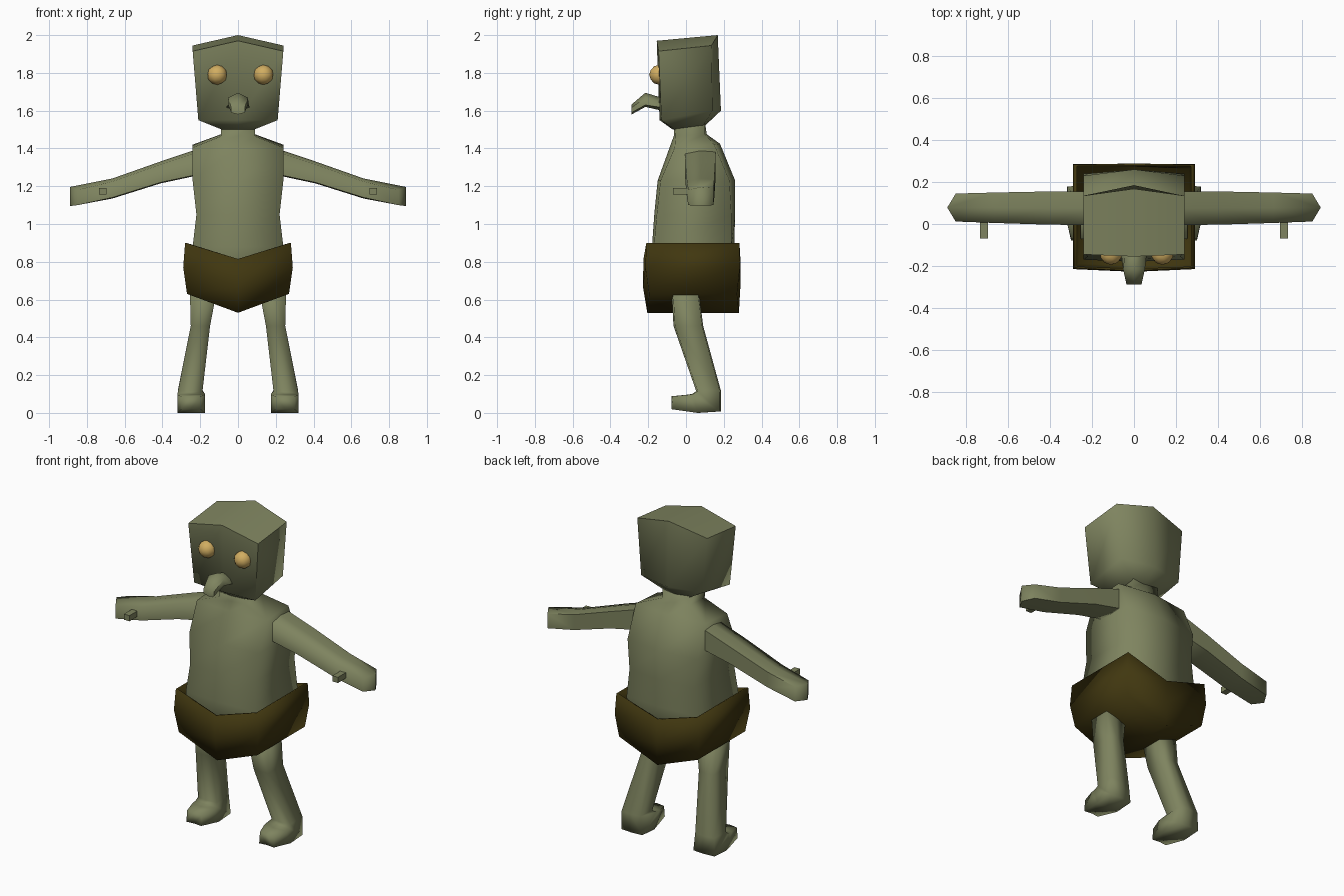
import bpy
import bmesh
import math
from mathutils import Vector

cube = bpy.data.objects.get("Cube")
if cube:
    bpy.data.objects.remove(cube, do_unlink=True)


def material(name, color):
    mat = bpy.data.materials.new(name)
    mat.use_nodes = True
    mat.diffuse_color = (*color, 1)
    mat.node_tree.nodes["Principled BSDF"].inputs["Base Color"].default_value = (*color, 1)
    return mat


skin = material("olive skin", (0.21, 0.23, 0.115))
cloth = material("dark brown cloth", (0.052, 0.038, 0.005))
amber = material("amber eye", (0.64, 0.42, 0.12))


def finish(bm, name, mat, angle=95):
    """Turn a bmesh into a shaded object of one colour."""
    bmesh.ops.recalc_face_normals(bm, faces=bm.faces)
    mesh = bpy.data.meshes.new(name)
    bm.to_mesh(mesh)
    bm.free()
    mesh.materials.append(mat)
    obj = bpy.data.objects.new(name, mesh)
    bpy.context.collection.objects.link(obj)
    bpy.ops.object.select_all(action="DESELECT")
    obj.select_set(True)
    bpy.context.view_layer.objects.active = obj
    bpy.ops.object.shade_smooth_by_angle(angle=math.radians(angle))
    return obj


def loft(name, rings, mat, angle=95, open_end=False):
    """Skin rings of points, closing the ends with strips of quads."""
    bm = bmesh.new()
    rows = [[bm.verts.new(p) for p in ring] for ring in rings]
    n = len(rows[0])
    for a, b in zip(rows, rows[1:]):
        for i in range(n):
            j = (i + 1) % n
            bm.faces.new((a[i], a[j], b[j], b[i]))
    for row in rows[:1] if open_end else (rows[0], rows[-1]):
        for k in range(n // 2 - 1):
            bm.faces.new((row[k], row[k + 1], row[n - 2 - k], row[n - 1 - k]))
    return finish(bm, name, mat, angle)


def ring(w, front, back, z, mid_front=None, mid_back=None, rise=0, back_rise=0):
    """Six-sided level section with a middle point at front and back."""
    mf = front if mid_front is None else mid_front
    mb = back if mid_back is None else mid_back
    zb = z + back_rise
    return [(-w, front, z), (0, mf, z + rise), (w, front, z),
            (w, back, zb), (0, mb, zb + rise), (-w, back, zb)]


# Torso with neck
loft("torso", [
    ring(0.22, -0.16, 0.24, 0.62),
    ring(0.24, -0.17, 0.24, 0.88, -0.18, 0.255),
    ring(0.22, -0.155, 0.24, 1.05, -0.168, 0.26),
    ring(0.24, -0.135, 0.23, 1.23, -0.15, 0.26),
    ring(0.24, -0.06, 0.15, 1.405, -0.085, 0.18, 0.005, 0.015),
    ring(0.09, -0.055, 0.1, 1.465, -0.065, 0.11, 0, 0.01),
    ring(0.09, -0.06, 0.1, 1.54),
], skin)

# Head with a ridged crown
loft("head", [
    ring(0.085, -0.06, 0.09, 1.5, -0.07, 0.1, 0, 0.02),
    ring(0.21, -0.13, 0.14, 1.55, -0.14, 0.185, 0, 0.05),
    ring(0.24, -0.145, 0.135, 1.915, -0.155, 0.168, 0.055, 0.03),
], skin, 80)

# Nose: drooping beak
loft("nose", [
    [(-0.06, y, z), (0, y, z - drop), (0.06, y, z),
     (0.045, y, z + h * 0.5), (0, y, z + h), (-0.045, y, z + h * 0.5)]
    for y, z, drop, h in ((-0.12, 1.61, 0.01, 0.06), (-0.15, 1.62, 0.015, 0.055))
] + [
    [(-w, y, z), (0, y, z - 0.01), (w, y, z),
     (w, y, z + h * 0.6), (0, y, z + h), (-w, y, z + h * 0.6)]
    for w, y, z, h in ((0.052, -0.215, 1.63, 0.065), (0.036, -0.288, 1.59, 0.043))
], skin, 60)

# Eyes
for name, x in (("right_eye", -0.11), ("left_eye", 0.135)):
    bm = bmesh.new()
    bmesh.ops.create_icosphere(bm, subdivisions=2, radius=0.053)
    bmesh.ops.translate(bm, verts=bm.verts, vec=Vector((x, -0.142, 1.79)))
    finish(bm, name, amber)

# Cloth wrap, open at the waist
wrap = loft("cloth_wrap", [
    ring(0.27, -0.195, 0.27, 0.63, -0.205, 0.28, -0.1),
    ring(0.29, -0.215, 0.285, 0.77, -0.228, 0.288, -0.1),
    ring(0.28, -0.21, 0.283, 0.9, -0.225, 0.288, -0.085),
], cloth, open_end=True)
shell = wrap.modifiers.new("thickness", "SOLIDIFY")
shell.thickness = 0.012
shell.offset = -1


def arm_ring(x, y0, y1, low, high, tip=0):
    """Upright section across the arm."""
    m = (y0 + y1) / 2
    return [(x, y0, low), (x + tip, m, low - 0.005), (x, y1, low),
            (x, y1, high), (x + tip, m, high + 0.006), (x, y0, high - 0.01)]


def leg_ring(x0, x1, front, back):
    """Section between a front and a back edge, each given as (y, z)."""
    m = (x0 + x1) / 2
    return [(x0, *front), (m, front[0] - 0.008, front[1]), (x1, *front),
            (x1, *back), (m, back[0] + 0.006, back[1]), (x0, *back)]


arm = [arm_ring(0.2, -0.005, 0.155, 1.265, 1.395),
       arm_ring(0.41, -0.003, 0.155, 1.22, 1.325),
       arm_ring(0.665, 0.005, 0.15, 1.14, 1.235),
       arm_ring(0.85, 0.012, 0.145, 1.1, 1.19, 0.04)]

leg = [leg_ring(0.11, 0.255, (-0.07, 0.66), (0.06, 0.66)),
       leg_ring(0.148, 0.25, (-0.058, 0.46), (0.085, 0.46)),
       leg_ring(0.188, 0.318, (0.062, 0.115), (0.178, 0.12)),
       leg_ring(0.175, 0.32, (0.04, 0.1), (0.178, 0.008)),
       leg_ring(0.175, 0.32, (0.01, 0.096), (0.06, 0)),
       leg_ring(0.2, 0.3, (-0.07, 0.088), (-0.078, 0.02))]

# Thumb: small peg on the front of the hand
thumb = [[(0.697, y, 1.155), (0.735, y, 1.155), (0.735, y, 1.19), (0.697, y, 1.19)]
         for y in (0.03, -0.07)]

# Limbs on both sides
for side, s in (("left", 1), ("right", -1)):
    for part, rings, angle in (("arm", arm, 80), ("leg", leg, 95), ("thumb", thumb, 30)):
        loft(f"{side}_{part}", [[(s * x, y, z) for x, y, z in r] for r in rings], skin, angle)
